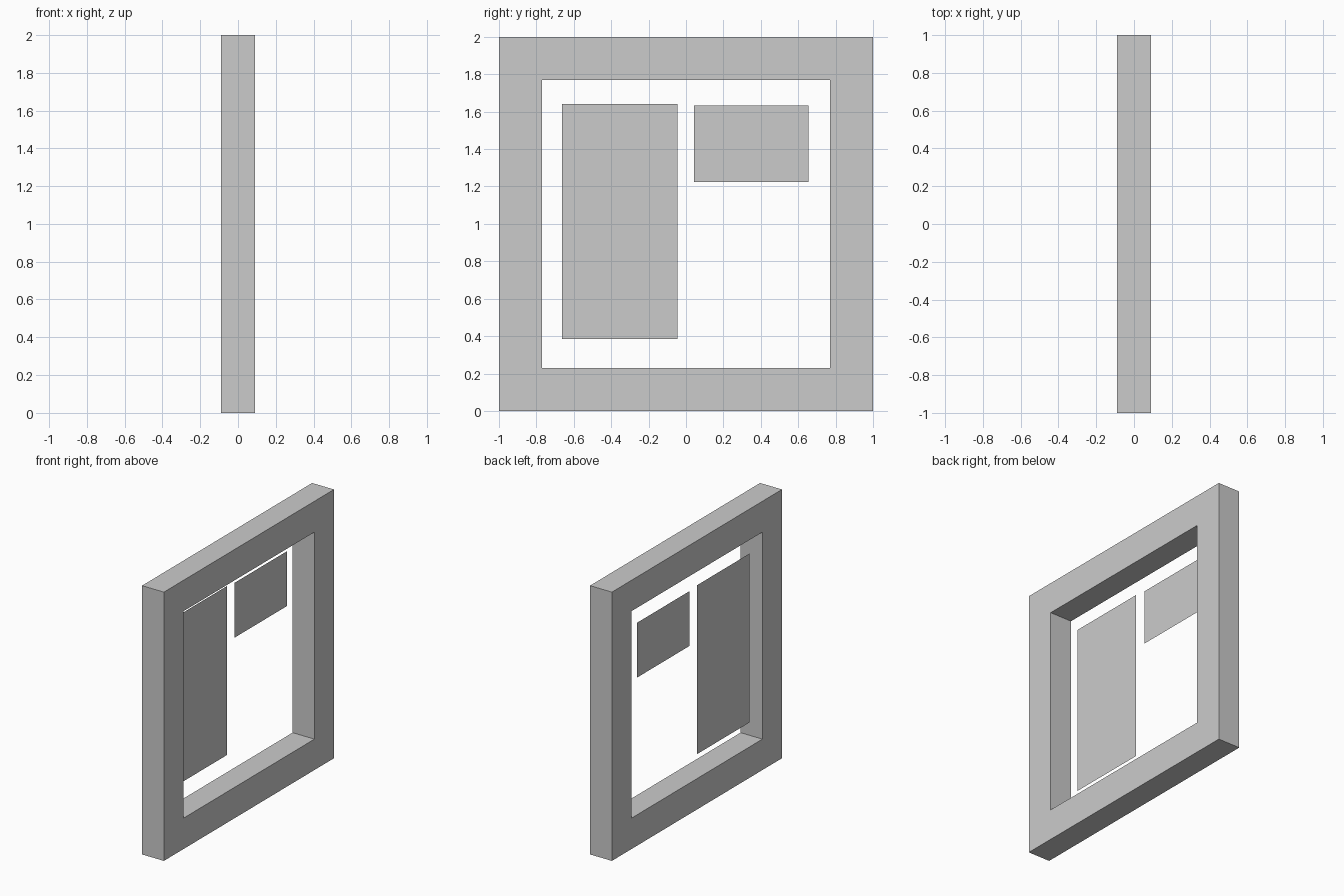
import bpy
import bmesh

cube = bpy.data.objects.get("Cube")
if cube:
    bpy.data.objects.remove(cube, do_unlink=True)

# One plain grey for everything
grey = bpy.data.materials.new("plain grey")
grey.use_nodes = True
colour = (0.6, 0.6, 0.6, 1)
grey.diffuse_color = colour
grey.node_tree.nodes["Principled BSDF"].inputs["Base Color"].default_value = colour


def finish(name, bm):
    bmesh.ops.recalc_face_normals(bm, faces=bm.faces)
    mesh = bpy.data.meshes.new(name)
    bm.to_mesh(mesh)
    bm.free()
    mesh.materials.append(grey)
    obj = bpy.data.objects.new(name, mesh)
    bpy.context.collection.objects.link(obj)
    return obj


def rectangle(bm, x, y0, y1, z0, z1):
    corners = ((y0, z0), (y1, z0), (y1, z1), (y0, z1))
    return [bm.verts.new((x, y, z)) for y, z in corners]


# Square frame: a mitred ring, extruded through its depth
DEPTH = 0.18
bm = bmesh.new()
outer = rectangle(bm, -DEPTH / 2, -1, 1, 0, 2)
inner = rectangle(bm, -DEPTH / 2, -0.77, 0.77, 0.23, 1.77)
for i in range(4):
    j = (i + 1) % 4
    bm.faces.new((outer[i], outer[j], inner[j], inner[i]))
ring = bmesh.ops.extrude_face_region(bm, geom=bm.faces[:], use_keep_orig=True)
moved = [v for v in ring["geom"] if isinstance(v, bmesh.types.BMVert)]
bmesh.ops.translate(bm, verts=moved, vec=(DEPTH, 0, 0))
finish("frame", bm)

# Flat panels hanging inside the opening, set towards the -x side
PANEL_X = -0.057
for name, *bounds in (("tall_panel", -0.663, -0.045, 0.385, 1.642),
                      ("small_panel", 0.042, 0.655, 1.224, 1.632)):
    bm = bmesh.new()
    bm.faces.new(rectangle(bm, PANEL_X, *bounds))
    finish(name, bm)
